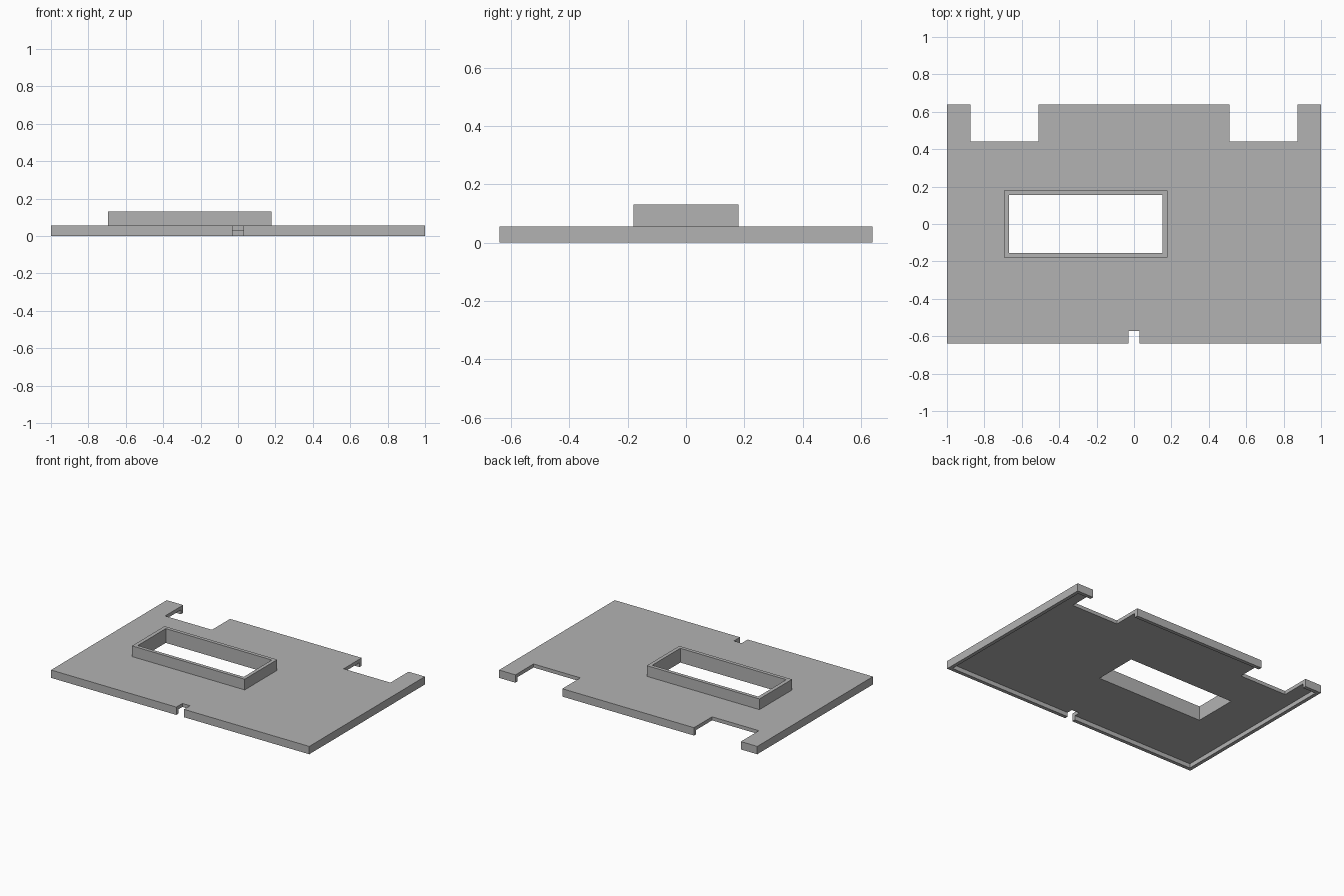
import bpy

if "Cube" in bpy.data.objects:
    bpy.data.objects.remove(bpy.data.objects["Cube"], do_unlink=True)

grey = bpy.data.materials.new("plain grey")
grey.use_nodes = True
colour = (0.45, 0.45, 0.45, 1)
grey.diffuse_color = colour
grey.node_tree.nodes["Principled BSDF"].inputs["Base Color"].default_value = colour

HALF_X, HALF_Y = 1.0, 0.64
RIM, UNDERSIDE, TOP, COLLAR_TOP = 0.025, 0.03, 0.055, 0.13


def box(name, x, y, z):
    """Axis-aligned box given as (low, high) pairs."""
    spans = (x, y, z)
    bpy.ops.mesh.primitive_cube_add(size=1, location=[sum(s) / 2 for s in spans])
    obj = bpy.context.object
    obj.name = name
    obj.scale = [s[1] - s[0] for s in spans]
    bpy.ops.object.transform_apply(location=True, rotation=True, scale=True)
    obj.data.materials.append(grey)
    return obj


def combine(target, tool, operation):
    """Apply a boolean and remove the tool."""
    mod = target.modifiers.new(operation, "BOOLEAN")
    mod.operation, mod.solver, mod.object = operation, "EXACT", tool
    bpy.context.view_layer.objects.active = target
    bpy.ops.object.modifier_apply(modifier=mod.name)
    bpy.data.objects.remove(tool, do_unlink=True)


# Cover plate, hollowed below to leave a rim
plate = box("cover_plate", (-HALF_X, HALF_X), (-HALF_Y, HALF_Y), (0, TOP))
inner_x, inner_y = HALF_X - RIM, HALF_Y - RIM
combine(plate, box("recess", (-inner_x, inner_x), (-inner_y, inner_y),
                   (-0.1, UNDERSIDE)), "DIFFERENCE")

# Raised collar around the window
combine(plate, box("collar", (-0.695, 0.178), (-0.18, 0.18),
                   (0.04, COLLAR_TOP)), "UNION")

# Window, two rear notches and the small front slot
cuts = [
    ("window", (-0.668, 0.153), (-0.155, 0.155)),
    ("left_notch", (0.51, 0.873), (0.44, 0.8)),
    ("right_notch", (-0.873, -0.51), (0.44, 0.8)),
    ("front_slot", (-0.03, 0.03), (-0.8, -0.573)),
]
for name, x, y in cuts:
    combine(plate, box(name, x, y, (-0.2, 0.3)), "DIFFERENCE")
